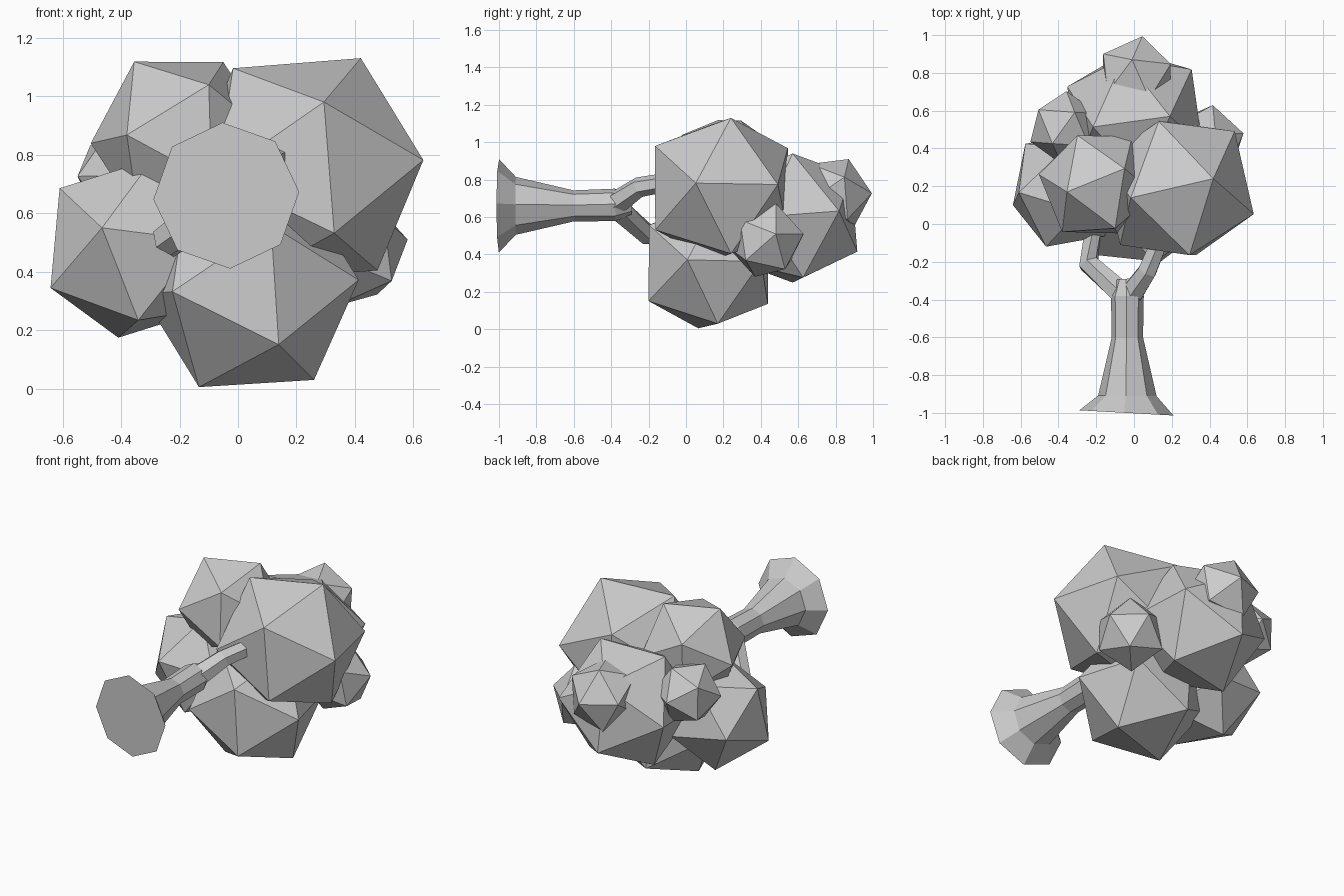
import bpy, bmesh, math
from mathutils import Vector, Matrix

if "Cube" in bpy.data.objects:
    bpy.data.objects.remove(bpy.data.objects["Cube"])


def add_object(name, bm):
    bmesh.ops.recalc_face_normals(bm, faces=bm.faces)
    mesh = bpy.data.meshes.new(name)
    bm.to_mesh(mesh)
    bm.free()
    obj = bpy.data.objects.new(name, mesh)
    bpy.context.collection.objects.link(obj)
    return obj


def leaf_clump(name, centre, tip, neighbour):
    """Icosahedron turned so that one corner is at tip and the next points to neighbour."""
    c, p, n = Vector(centre), Vector(tip), Vector(neighbour)
    z = (p - c).normalized()
    y = z.cross(n - c).normalized()
    x = y.cross(z)
    turn = Matrix((x, y, z)).transposed()
    bm = bmesh.new()
    bmesh.ops.create_icosphere(bm, subdivisions=1, radius=1)
    for v in bm.verts:
        v.co = c + turn @ v.co.normalized() * (p - c).length
    return add_object(name, bm)


def limb(name, stations, sides, twist=0.0):
    """Faceted tube through (x, y, z, radius) stations."""
    pts = [Vector(s[:3]) for s in stations]
    bm = bmesh.new()
    rings = []
    for i, s in enumerate(stations):
        t = (pts[min(i + 1, len(pts) - 1)] - pts[max(i - 1, 0)]).normalized()
        side = t.cross(Vector((0, 0, 1))).normalized()
        up = side.cross(t)
        rings.append([bm.verts.new(pts[i] + s[3] * (math.sin(a) * side + math.cos(a) * up))
                      for a in (twist + math.tau * k / sides for k in range(sides))])
    for r0, r1 in zip(rings, rings[1:]):
        for k in range(sides):
            j = (k + 1) % sides
            bm.faces.new((r0[k], r0[j], r1[j], r1[k]))
    bm.faces.new(rings[0])
    bm.faces.new(rings[-1])
    return add_object(name, bm)


# Trunk with flared foot, lying along y
limb("trunk", [(-0.04, -1.0, 0.66, 0.25), (-0.035, -0.91, 0.66, 0.155),
               (-0.035, -0.6, 0.66, 0.083), (-0.035, -0.38, 0.665, 0.087),
               (-0.04, -0.29, 0.665, 0.05)], 8, math.radians(-3))

# Two forking branches
limb("right_branch", [(-0.02, -0.38, 0.67, 0.068), (0.07, -0.25, 0.76, 0.055),
                      (0.14, -0.08, 0.79, 0.05), (0.18, 0.1, 0.79, 0.04)], 6)
limb("left_branch", [(-0.06, -0.37, 0.65, 0.068), (-0.24, -0.21, 0.51, 0.058),
                     (-0.22, -0.05, 0.5, 0.05), (-0.25, 0.12, 0.49, 0.04)], 6)

# Foliage: centre, one corner, an adjacent corner
clumps = {
    "right_foliage": ((0.23, 0.19, 0.75), (0.42, 0.24, 1.13), (0.635, 0.05, 0.775)),
    "lower_foliage": ((0.042, 0.12, 0.347), (0.26, 0.17, 0.03), (0.14, -0.20, 0.15)),
    "left_foliage": ((-0.35, 0.183, 0.48), (-0.465, -0.12, 0.55), (-0.64, 0.10, 0.345)),
    "upper_foliage": ((-0.195, 0.21, 0.852), (-0.355, 0.17, 1.118), (-0.38, -0.04, 0.87)),
    "crown_foliage": ((0.005, 0.57, 0.595), (0.19, 0.57, 0.94), (0.30, 0.82, 0.62)),
    "crown_tip_foliage": ((0.014, 0.78, 0.715), (-0.01, 0.87, 0.91), (0.045, 0.998, 0.725)),
    "small_right_foliage": ((0.38, 0.425, 0.477), (0.58, 0.48, 0.51), (0.41, 0.475, 0.67)),
    "small_left_foliage": ((-0.37, 0.51, 0.73), (-0.506, 0.605, 0.83), (-0.42, 0.40, 0.90)),
}
for name, corners in clumps.items():
    leaf_clump(name, *corners)
